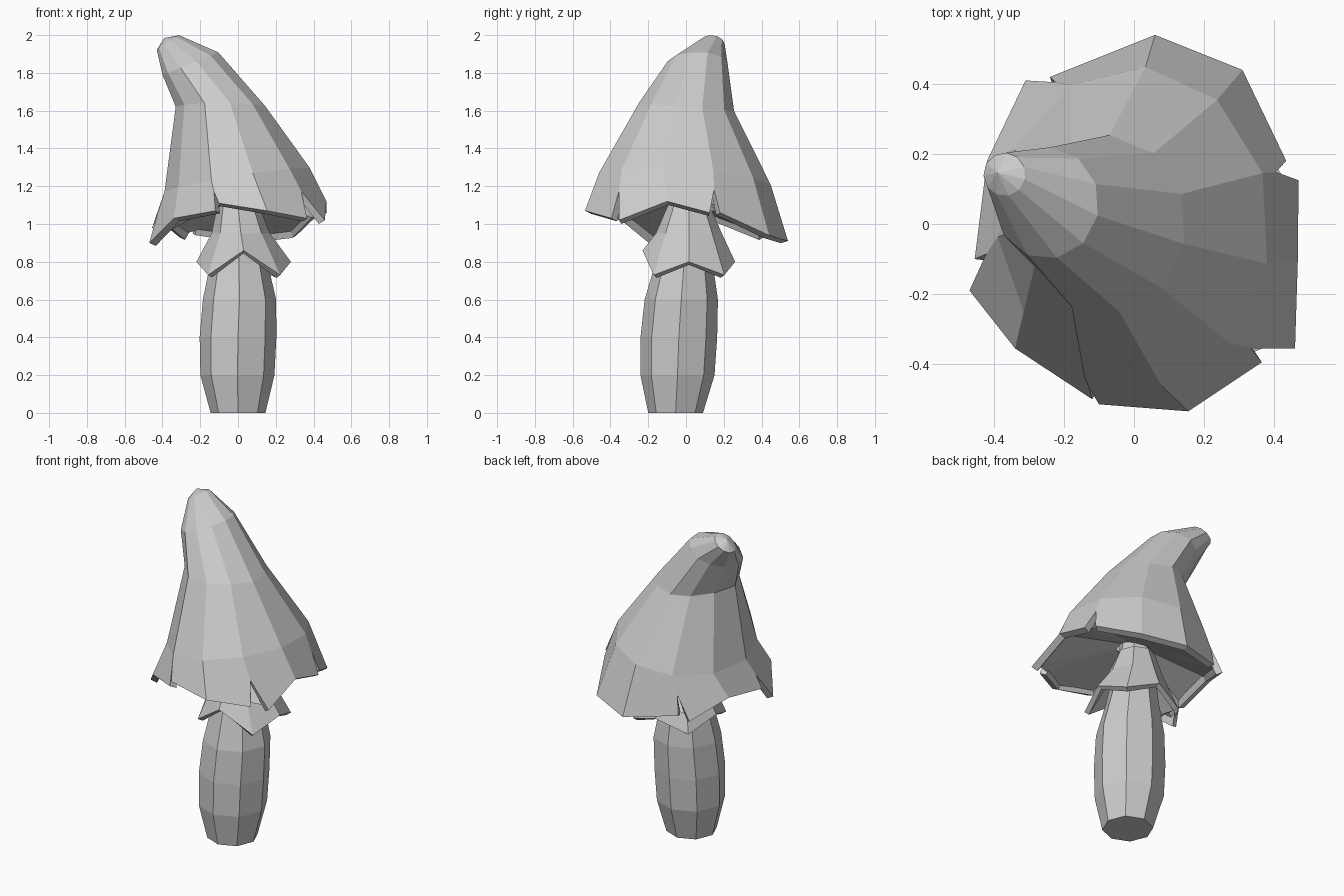
import bpy
import bmesh
from math import cos, sin, radians, tau
from mathutils import Vector

default_cube = bpy.data.objects.get("Cube")
if default_cube:
    bpy.data.objects.remove(default_cube, do_unlink=True)

# One plain material for the whole mushroom
grey = bpy.data.materials.new("pale_grey")
grey.use_nodes = True
grey.diffuse_color = (0.6, 0.6, 0.6, 1)
grey.node_tree.nodes["Principled BSDF"].inputs["Base Color"].default_value = (0.6, 0.6, 0.6, 1)


def ring(bm, sides, start, centre, radius, tilt=(0, 0)):
    """Elliptical ring of vertices; tilt lifts it along x and y."""
    verts = []
    for i in range(sides):
        a = start + tau * i / sides
        dx, dy = radius[0] * cos(a), radius[1] * sin(a)
        verts.append(bm.verts.new((centre[0] + dx, centre[1] + dy,
                                   centre[2] + tilt[0] * dx + tilt[1] * dy)))
    return verts


def bridge(bm, lower, upper):
    """Quads between two closed rings running counter-clockwise."""
    n = len(lower)
    for i in range(n):
        j = (i + 1) % n
        bm.faces.new((lower[i], lower[j], upper[j], upper[i]))


def finish(bm, name, thickness=0):
    mesh = bpy.data.meshes.new(name)
    bm.to_mesh(mesh)
    bm.free()
    mesh.materials.append(grey)
    obj = bpy.data.objects.new(name, mesh)
    bpy.context.collection.objects.link(obj)
    if thickness:
        shell = obj.modifiers.new("thickness", "SOLIDIFY")
        shell.thickness = thickness
        shell.offset = -1


# Stem: eight-sided, bulging low down and narrowing under the cap
bm = bmesh.new()
stem_profile = [  # centre x, centre y, height, radius
    (0, -0.055, 0, 0.145),
    (-0.003, -0.045, 0.2, 0.196),
    (0, -0.038, 0.4, 0.203),
    (0.008, -0.025, 0.6, 0.194),
    (0.005, -0.01, 0.8, 0.15),
    (0, 0.01, 1.1, 0.1),
    (-0.04, 0.02, 1.45, 0.08),
]
rings = [ring(bm, 8, 0, (x, y, z), (r, r)) for x, y, z, r in stem_profile]
for low, high in zip(rings, rings[1:]):
    bridge(bm, low, high)
bm.faces.new(rings[0][::-1])
bm.faces.new(rings[-1])
finish(bm, "stem")

# Skirt: flared collar with a zigzag hem, raised at the front
bm = bmesh.new()
hem = ring(bm, 8, 0, (0.03, 0.015, 0.8), (0.25, 0.245))
for v in hem[1::2]:
    v.co = (v.co.x * 1.08, v.co.y * 1.08, 0.73)
hem[6].co.z = 0.86
waist = ring(bm, 8, 0, (0.015, 0.015, 0.95), (0.155, 0.175))
collar = ring(bm, 8, 0, (0, 0.015, 1.1), (0.11, 0.11))
bridge(bm, hem, waist)
bridge(bm, waist, collar)
finish(bm, "skirt", 0.03)

# Cap: leaning hood of eleven columns, torn open along the rim
SIDES = 11
START = radians(-13)
bm = bmesh.new()
brow = ring(bm, SIDES, START, (0, -0.01, 1.23), (0.39, 0.46), (0.16, -0.06))
middle = ring(bm, SIDES, START, (-0.09, 0, 1.62), (0.24, 0.255), (0, -0.08))
neck = ring(bm, SIDES, START, (-0.25, 0.06, 1.85), (0.15, 0.16), (0.4, 0))
tip = ring(bm, SIDES, START, (-0.37, 0.142, 1.96), (0.06, 0.062), (0.65, -0.1))
# Pinch the hollow side under the lean
for v in middle[4:6] + neck[4:6]:
    v.co += Vector((0.025, -0.012, 0))
middle[7].co.y += 0.03
brow[7].co.y += 0.03
bridge(bm, brow, middle)
bridge(bm, middle, neck)
bridge(bm, neck, tip)
apex = bm.verts.new((-0.39, 0.147, 1.985))
for i in range(SIDES):
    bm.faces.new((tip[i], tip[(i + 1) % SIDES], apex))

# Rim flaps: each hangs from consecutive brow columns, free at its ends
flaps = [  # first column, rim points
    (10, [(0.46, -0.355, 1.02), (0.468, -0.1, 1.12), (0.47, 0.125, 1.06)]),
    (1, [(0.435, 0.18, 1.06), (0.31, 0.44, 0.94), (0.06, 0.54, 0.91), (-0.24, 0.42, 0.95)]),
    (4, [(-0.31, 0.41, 0.93), (-0.42, 0.18, 1.02), (-0.455, -0.1, 0.98)]),
    (6, [(-0.47, -0.19, 0.9), (-0.34, -0.355, 1.03), (-0.12, -0.5, 1.07)]),
    (8, [(-0.1, -0.515, 1.11), (0.155, -0.535, 1.07), (0.365, -0.395, 1.03)]),
]
# Each tear stops at a notch part of the way up to the brow
notches = {}
for i, (first, points) in enumerate(flaps):
    gap_middle = (Vector(points[0]) + Vector(flaps[i - 1][1][-1])) / 2
    notches[first] = bm.verts.new(brow[first].co.lerp(gap_middle, 0.45))
for first, points in flaps:
    rim = [bm.verts.new(p) for p in points]
    last = len(rim) - 2
    for k in range(last + 1):
        a, b = (first + k) % SIDES, (first + k + 1) % SIDES
        outline = [rim[k], rim[k + 1]]
        if k == last:
            outline.append(notches[b])
        outline += [brow[b], brow[a]]
        if k == 0:
            outline.append(notches[a])
        bm.faces.new(outline)
finish(bm, "cap", 0.04)

# Underside: sloping ceiling from the rim up to the stem
bm = bmesh.new()
hub = Vector((0, 0.01, 1.17))
rim_points = [Vector(p) for first, points in flaps for p in points]
outer = [bm.verts.new(p.lerp(hub, 0.07)) for p in rim_points]
inner = [bm.verts.new(p.lerp(hub, 0.82)) for p in rim_points]
bridge(bm, outer[::-1], inner[::-1])
finish(bm, "cap_underside")
